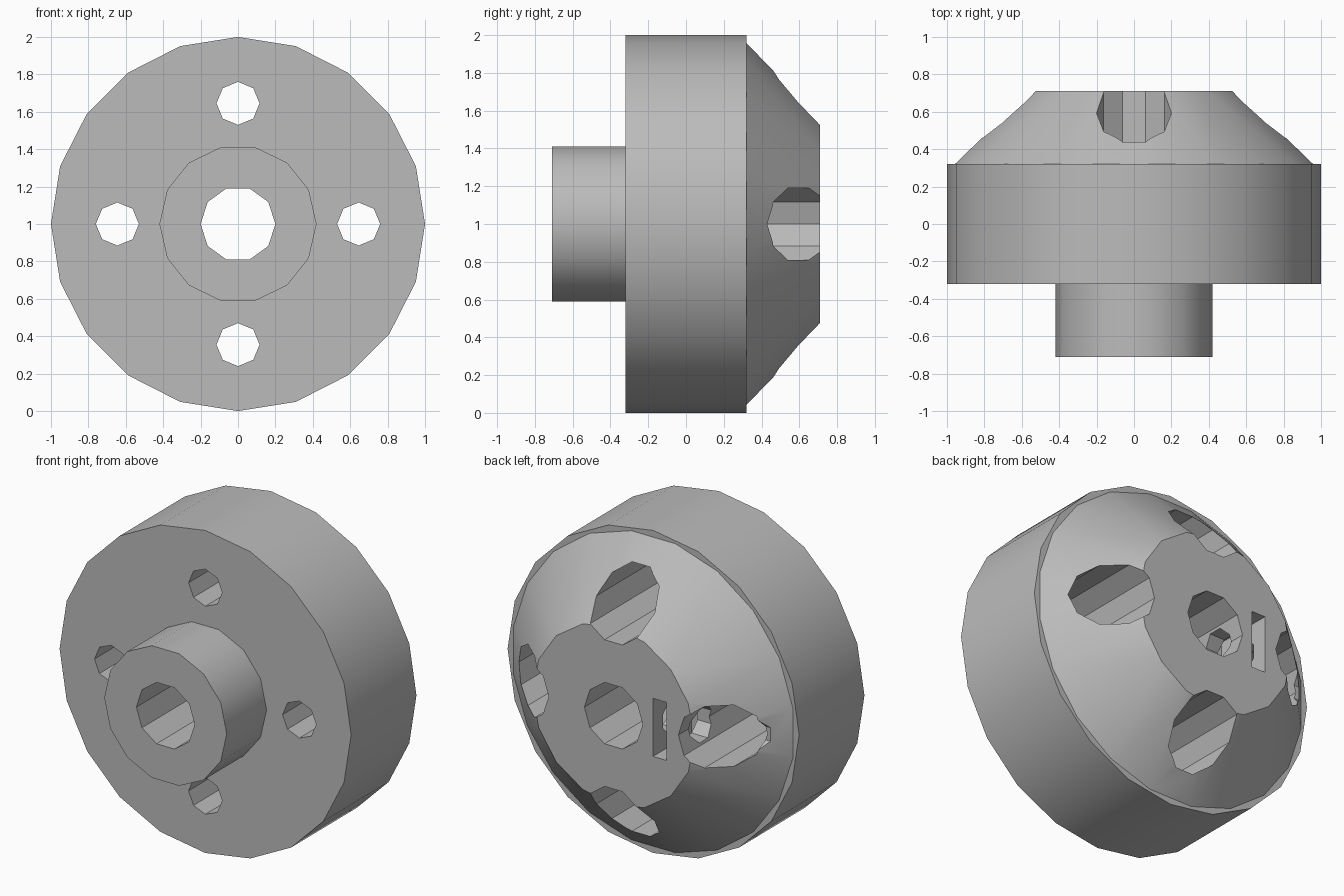
import bpy, bmesh
from math import cos, sin, pi, radians

if "Cube" in bpy.data.objects:
    bpy.data.objects.remove(bpy.data.objects["Cube"], do_unlink=True)

grey = bpy.data.materials.new("plain_grey")
grey.use_nodes = True
COLOUR = (0.5, 0.5, 0.5, 1)
grey.diffuse_color = COLOUR
grey.node_tree.nodes["Principled BSDF"].inputs["Base Color"].default_value = COLOUR


def ring(sides, r, y, x=0, z=1, turn=0):
    """Points of a regular polygon facing along y."""
    return [(x + r * cos(2 * pi * i / sides + turn), y,
             z + r * sin(2 * pi * i / sides + turn)) for i in range(sides)]


def hull(name, points):
    """Convex solid around the given points."""
    bm = bmesh.new()
    for p in points:
        bm.verts.new(p)
    bmesh.ops.convex_hull(bm, input=bm.verts)
    bmesh.ops.dissolve_limit(bm, angle_limit=radians(0.5), verts=bm.verts, edges=bm.edges)
    bmesh.ops.recalc_face_normals(bm, faces=bm.faces)
    mesh = bpy.data.meshes.new(name)
    bm.to_mesh(mesh)
    bm.free()
    mesh.materials.append(grey)
    obj = bpy.data.objects.new(name, mesh)
    bpy.context.collection.objects.link(obj)
    return obj


def prism(name, sides, r, y0, y1, x=0, z=1):
    return hull(name, ring(sides, r, y0, x, z) + ring(sides, r, y1, x, z))


def combine(target, tool, operation):
    """Apply a boolean and remove the helper solid."""
    tool.hide_render = True
    bpy.context.view_layer.objects.active = target
    mod = target.modifiers.new(tool.name, "BOOLEAN")
    mod.operation, mod.object, mod.solver = operation, tool, "EXACT"
    bpy.ops.object.modifier_apply(modifier=mod.name)
    bpy.data.objects.remove(tool, do_unlink=True)


# Flange with a front hub and a tapered back
body = prism("flanged_wheel_hub", 20, 1, -0.32, 0.32)
combine(body, prism("front_hub", 14, 0.42, -0.71, -0.1), "UNION")
taper = hull("tapered_back", ring(20, 0.97, 0.1, turn=pi / 20)
             + ring(20, 0.97, 0.32, turn=pi / 20) + ring(16, 0.555, 0.71))
combine(body, taper, "UNION")

# Shaft bore
combine(body, prism("shaft_bore", 10, 0.2, -1, 1), "DIFFERENCE")

# Four bolt holes with wide recesses at the back
for i in range(4):
    x, z = 0.645 * cos(i * pi / 2), 1 + 0.645 * sin(i * pi / 2)
    combine(body, prism("bolt_hole", 8, 0.115, -1, 0.5, x, z), "DIFFERENCE")
    combine(body, prism("bolt_recess", 10, 0.2, -0.03, 1, x, z), "DIFFERENCE")

# Nut slot beside the bore
slot = hull("nut_slot", [(x, y, z) for x in (-0.365, -0.27)
                         for y in (0.33, 0.9) for z in (0.82, 1.18)])
combine(body, slot, "DIFFERENCE")

# Set screw hole running sideways from the bore
screw = hull("set_screw_hole", [(x, 0.51 + 0.11 * cos(a), 1 + 0.11 * sin(a))
                                for x in (-1.2, -0.05)
                                for a in [(i + 0.5) * pi / 4 for i in range(8)]])
combine(body, screw, "DIFFERENCE")

# Soft sides, crisp edges
bpy.ops.object.select_all(action="DESELECT")
body.select_set(True)
bpy.context.view_layer.objects.active = body
bpy.ops.object.shade_smooth_by_angle(angle=radians(30))
